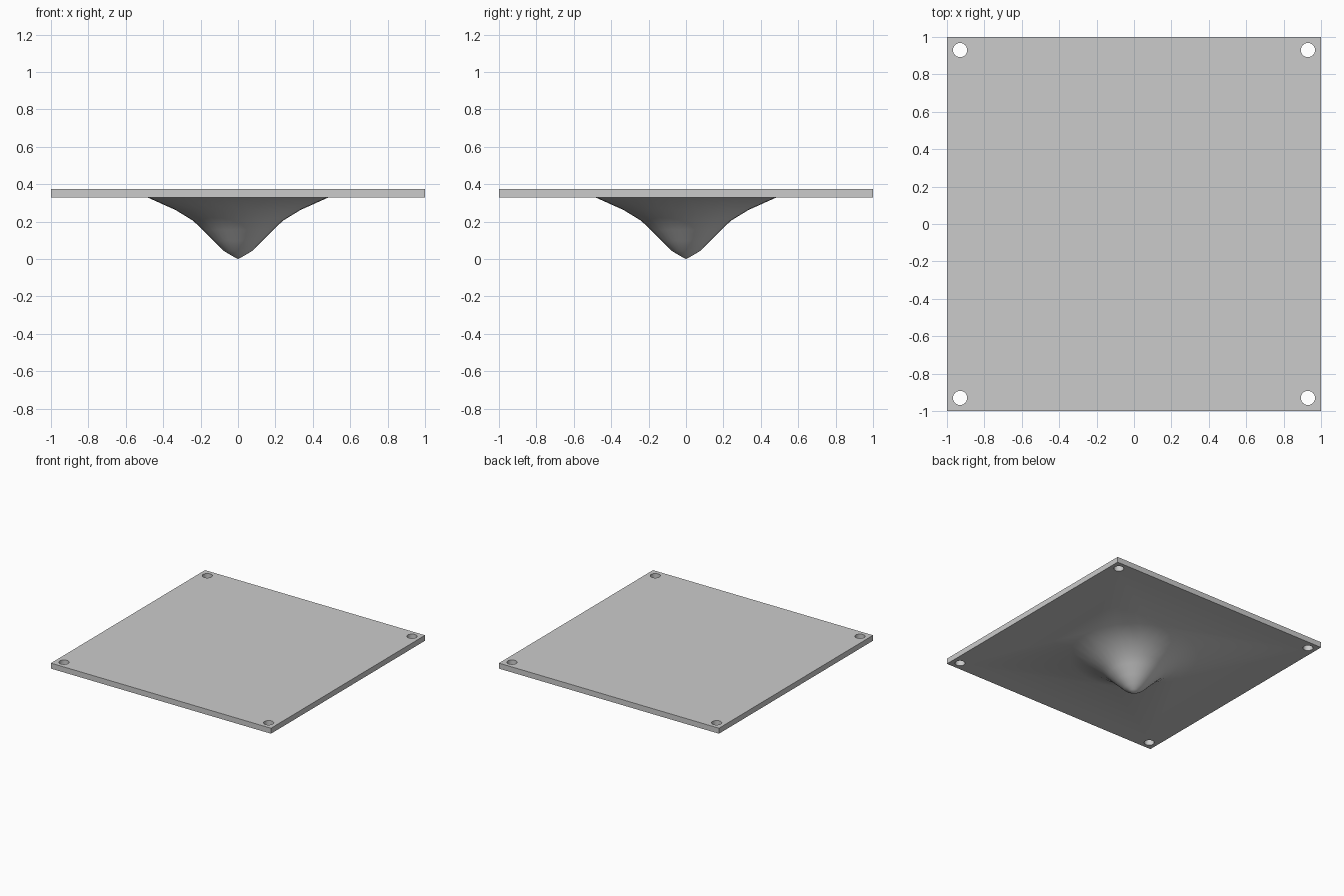
import bpy
import bmesh
import math

cube = bpy.data.objects.get("Cube")
if cube:
    bpy.data.objects.remove(cube, do_unlink=True)

BOTTOM, TOP = 0.33, 0.375
HOLE_POS, HOLE_RADIUS = 0.93, 0.038

gray = bpy.data.materials.new("plain gray")
gray.use_nodes = True
color = (0.6, 0.6, 0.6, 1)
gray.diffuse_color = color
gray.node_tree.nodes["Principled BSDF"].inputs["Base Color"].default_value = color


def lathe(name, profile, steps):
    """Spin a radius/height profile about z into a closed solid."""
    bm = bmesh.new()
    verts = [bm.verts.new((r, 0, z)) for r, z in profile]
    edges = [bm.edges.new(pair) for pair in zip(verts, verts[1:])]
    bmesh.ops.spin(bm, geom=verts + edges, cent=(0, 0, 0), axis=(0, 0, 1),
                   angle=math.tau, steps=steps, use_duplicate=False)
    bmesh.ops.remove_doubles(bm, verts=bm.verts, dist=0.0005)
    bmesh.ops.recalc_face_normals(bm, faces=bm.faces)
    mesh = bpy.data.meshes.new(name)
    bm.to_mesh(mesh)
    bm.free()
    mesh.materials.append(gray)
    obj = bpy.data.objects.new(name, mesh)
    bpy.context.collection.objects.link(obj)
    return obj


def combine(target, other, operation):
    """Apply a boolean and discard the helper."""
    bpy.context.view_layer.objects.active = target
    mod = target.modifiers.new(operation, 'BOOLEAN')
    mod.operation = operation
    mod.solver = 'EXACT'
    mod.object = other
    bpy.ops.object.modifier_apply(modifier=mod.name)
    bpy.data.objects.remove(other, do_unlink=True)


# Square plate
bpy.ops.mesh.primitive_cube_add(size=1, location=(0, 0, (BOTTOM + TOP) / 2))
plate = bpy.context.object
plate.name = "plate_with_spike"
plate.scale = (2, 2, TOP - BOTTOM)
bpy.ops.object.transform_apply(location=True, rotation=False, scale=True)
plate.data.materials.append(gray)

# Corner holes
for x in (-HOLE_POS, HOLE_POS):
    for y in (-HOLE_POS, HOLE_POS):
        bpy.ops.mesh.primitive_cylinder_add(
            vertices=32, radius=HOLE_RADIUS, depth=0.3, location=(x, y, TOP))
        cutter = bpy.context.object
        cutter.name = "hole_cutter"
        cutter.hide_render = True
        cutter.data.materials.append(gray)
        combine(plate, cutter, 'DIFFERENCE')

# Flared spike hanging below the plate
profile = [(0, 0), (0.035, 0.019), (0.075, 0.043), (0.13, 0.097), (0.19, 0.157),
           (0.24, 0.205), (0.335, 0.263), (0.485, BOTTOM), (0.485, 0.35), (0, 0.35)]
combine(plate, lathe("spike", profile, 32), 'UNION')

# Smooth flare, crisp plate edges
bpy.ops.object.select_all(action='DESELECT')
plate.select_set(True)
bpy.context.view_layer.objects.active = plate
bpy.ops.object.shade_smooth_by_angle(angle=math.radians(30))
